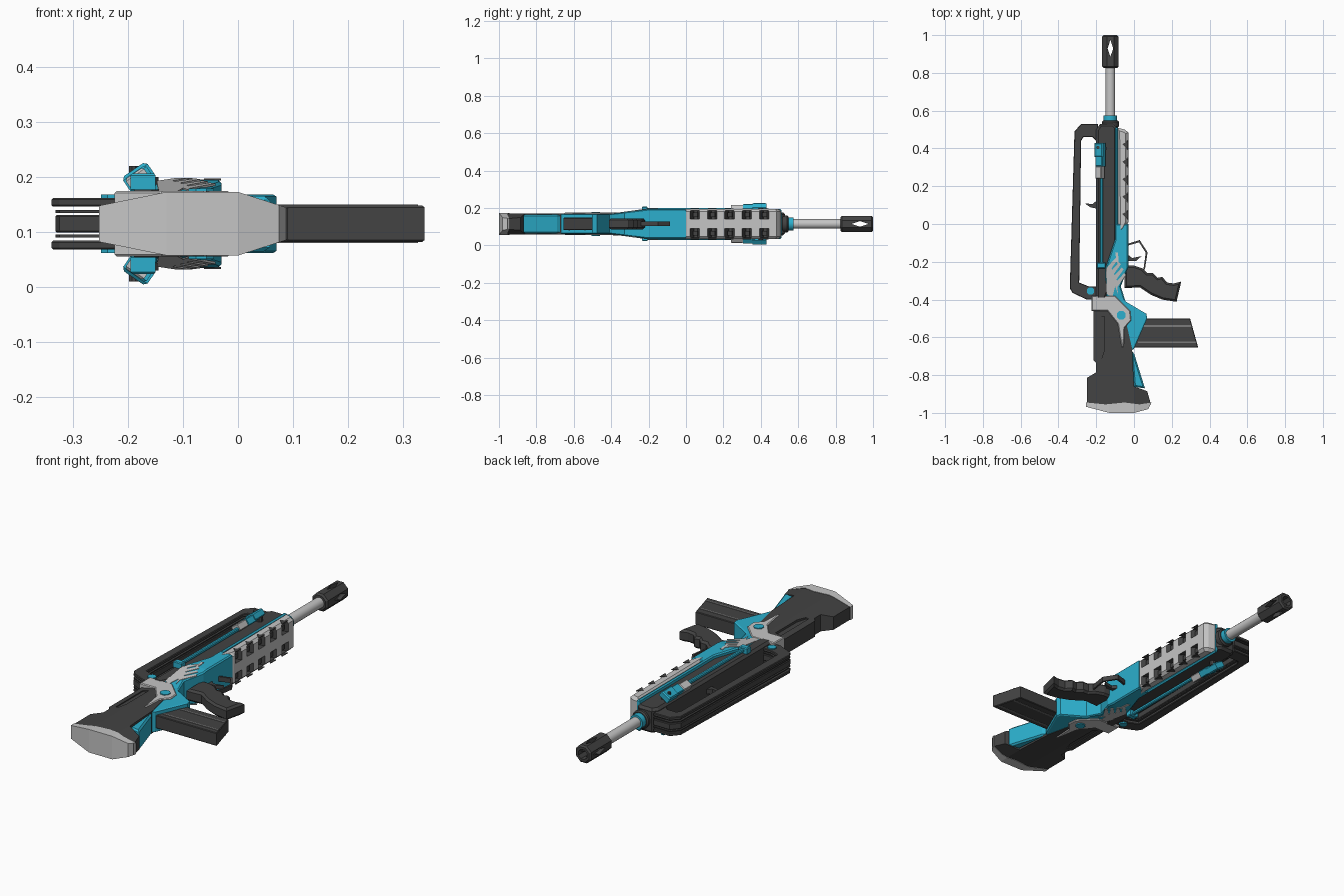
import bpy, bmesh, math
from mathutils import Matrix

if "Cube" in bpy.data.objects:
    bpy.data.objects.remove(bpy.data.objects["Cube"])

MID = 0.115      # height of the symmetry plane
AXIS = -0.125    # x of the barrel axis


def material(name, rgb):
    m = bpy.data.materials.new(name)
    m.use_nodes = True
    m.diffuse_color = (*rgb, 1)
    m.node_tree.nodes["Principled BSDF"].inputs["Base Color"].default_value = (*rgb, 1)
    return m


DARK = material("charcoal", (0.056, 0.056, 0.056))
GREY = material("light grey", (0.56, 0.56, 0.56))
BLUE = material("cyan blue", (0.025, 0.43, 0.61))
MIDG = material("mid grey", (0.2, 0.2, 0.2))


def prism(name, pts, lo, hi, mat, chamfer=0, axis="z", width=None, cuts=(), tilt=0):
    """Extrude an outline; width(x, y) scales the thickness, cuts are (axis, value) splits."""
    bm = bmesh.new()
    at = (lambda a, b, h: (a, b, h)) if axis == "z" else (lambda a, b, h: (a, h, b))
    rings = [[bm.verts.new(at(a, b, h)) for a, b in pts] for h in (lo, hi)]
    caps = [bm.faces.new(r) for r in rings]
    for i in range(len(pts)):
        j = (i + 1) % len(pts)
        bm.faces.new((rings[0][i], rings[0][j], rings[1][j], rings[1][i]))
    bmesh.ops.recalc_face_normals(bm, faces=bm.faces)
    if chamfer:
        edges = list({e for f in caps for e in f.edges})
        bmesh.ops.bevel(bm, geom=edges, offset=chamfer, segments=1, affect='EDGES', profile=0.5)
    for ax, value in cuts:
        n = (1, 0, 0) if ax == "x" else (0, 1, 0)
        bmesh.ops.bisect_plane(bm, geom=bm.verts[:] + bm.edges[:] + bm.faces[:],
                               plane_co=[c * value for c in n], plane_no=n)
    if width:
        for v in bm.verts:
            v.co.z *= width(v.co.x, v.co.y)
    if tilt:
        c = sum((v.co for v in bm.verts), bm.verts[:][0].co * 0) / len(bm.verts)
        bmesh.ops.rotate(bm, cent=c, matrix=Matrix.Rotation(tilt, 3, 'Y'), verts=bm.verts)
    me = bpy.data.meshes.new(name)
    bm.to_mesh(me)
    bm.free()
    me.materials.append(mat)
    ob = bpy.data.objects.new(name, me)
    ob.location.z = MID
    bpy.context.collection.objects.link(ob)
    return ob


def both(name, pts, lo, hi, mat, tilt=0, **kw):
    for side, s in (("left", 1), ("right", -1)):
        prism(f"{name}_{side}", pts, s * lo, s * hi, mat, tilt=s * tilt, **kw)


def circle(x, y, r, n=8):
    return [(x + r * math.cos(math.tau * (i + .5) / n), y + r * math.sin(math.tau * (i + .5) / n))
            for i in range(n)]


def rect(x0, x1, y0, y1):
    return [(x0, y0), (x1, y0), (x1, y1), (x0, y1)]


def tube(name, r, y0, y1, mat, n=16, x=AXIS, z=0, chamfer=0):
    ob = prism(name, circle(x, z, r, n), y0, y1, mat, chamfer, axis="y")
    if n > 8:
        bpy.ops.object.select_all(action='DESELECT')
        ob.select_set(True)
        bpy.context.view_layer.objects.active = ob
        bpy.ops.object.shade_smooth_by_angle(angle=math.radians(35))
    return ob


def cut(ob, cutter):
    bpy.context.view_layer.objects.active = ob
    mod = ob.modifiers.new("cut", 'BOOLEAN')
    mod.operation, mod.solver, mod.object = 'DIFFERENCE', 'EXACT', cutter
    mod.material_mode = 'TRANSFER'
    bpy.ops.object.modifier_apply(modifier=mod.name)
    bpy.data.objects.remove(cutter)


# Barrel, collars and slotted muzzle
tube("barrel", 0.026, 0.5, 0.84, GREY)
tube("barrel_collar", 0.036, 0.545, 0.575, BLUE)
tube("barrel_ring", 0.046, 0.51, 0.547, DARK, chamfer=0.006)
muzzle = tube("muzzle", 0.047, 0.825, 1.0, DARK, 8, chamfer=0.008)
cut(muzzle, tube("bore_cutter", 0.026, 0.85, 1.1, DARK, 8))
slot = [(AXIS, 0.885), (AXIS + .015, 0.93), (AXIS, 0.975), (AXIS - .015, 0.93)]
cut(muzzle, prism("slot_cutter", slot, -0.1, 0.1, DARK))
side_slot = prism("side_slot_cutter", slot, -0.1, 0.1, DARK)
side_slot.data.transform(Matrix.Translation((AXIS, 0, 0)) @ Matrix.Rotation(math.pi / 2, 4, 'Y')
                         @ Matrix.Translation((-AXIS, 0, 0)))
cut(muzzle, side_slot)

# Upper receiver
prism("upper_receiver", [(-0.2, 0.5), (-0.18, 0.53), (-0.11, 0.53), (-0.09, 0.51), (-0.09, -0.25),
                         (-0.15, -0.4), (-0.2, -0.4)], -0.062, 0.062, DARK, 0.012)

# Carry handle, layered from open loops
handle = [(-0.19, 0.53), (-0.28, 0.53), (-0.315, 0.49), (-0.34, -0.34), (-0.325, -0.365),
          (-0.25, -0.4), (-0.17, -0.4), (-0.17, -0.33), (-0.24, -0.33), (-0.29, -0.31),
          (-0.28, 0.44), (-0.268, 0.46), (-0.22, 0.46), (-0.2, 0.44), (-0.19, 0.44)]
inner = [(max(x, -0.333), y) for x, y in handle]
both("handle_plate", handle, 0.031, 0.047, DARK, chamfer=0.003)
both("handle_liner", inner, 0.02, 0.025, DARK)
prism("handle_core", inner, -0.016, 0.016, DARK, 0.003)
for y0, y1 in ((0.47, 0.52), (-0.39, -0.34)):
    prism("handle_bridge", rect(-0.25, -0.19, y0, y1), -0.045, 0.045, DARK)
prism("charging_lever", [(-0.19, 0.13), (-0.22, 0.105), (-0.262, 0.11), (-0.23, 0.088),
                         (-0.19, 0.08)], -0.012, 0.012, DARK)
both("handle_pin", circle(-0.23, -0.355, 0.021), 0.04, 0.053, BLUE)


# Lower receiver, narrowing towards the stock
def taper(x, y):
    return 0.67 + 0.33 * min(1, max(0, (y + 0.4) / 0.2))


BREAKS = (("y", -0.2), ("y", -0.4))
prism("lower_receiver",
      [(-0.1, 0.51), (-0.085, 0.51), (-0.085, 0), (-0.03, 0), (-0.03, -0.23), (-0.07, -0.33),
       (-0.045, -0.41), (0.065, -0.475), (0.07, -0.5), (0, -0.66), (-0.035, -0.69),
       (-0.07, -0.47), (-0.15, -0.38), (-0.15, -0.23), (-0.1, -0.08)],
      -0.08, 0.08, BLUE, 0.006, width=taper, cuts=BREAKS)

# Splashed paint marks on the receiver
for i in range(4):
    x, y = -0.148 + i * 0.014, -0.235 - i * 0.028
    both(f"paint_streak_{i}", [(x, y), (x + .02, y - .012), (x + .065, y + .05), (x + .055, y + .06)],
         0.078, 0.083, GREY, width=taper, cuts=BREAKS)
both("paint_patch", [(-0.148, -0.24), (-0.125, -0.22), (-0.09, -0.3), (-0.085, -0.37), (-0.1, -0.33),
                     (-0.115, -0.39), (-0.145, -0.37)],
     0.078, 0.083, GREY, width=taper, cuts=BREAKS)
both("paint_drip", [(-0.1, -0.15), (-0.085, -0.15), (-0.08, -0.21), (-0.09, -0.21)],
     0.078, 0.083, GREY, width=taper)

# Handguard with two rows of vents
guard = prism("handguard", [(-0.09, 0.51), (-0.05, 0.5), (-0.03, 0.485), (-0.03, 0.01),
                            (-0.05, -0.03), (-0.085, -0.06)], -0.081, 0.081, GREY, 0.014)
for i in range(5):
    y = 0.05 + 0.0925 * i
    vent = [(-0.068, y - .006), (-0.02, y - .034), (-0.02, y + .026), (-0.068, y + .012)]
    for lo, hi in ((0.025, 0.073), (-0.073, -0.025)):
        cut(guard, prism("vent_cutter", vent, lo, hi, DARK))
        # rounded dark insert inside each vent
        prism("vent_insert", [(-0.07, y - .015), (-0.043, y - .012), (-0.043, y + .012),
                              (-0.07, y + .015)], lo + .012, hi - .012, DARK)
    both(f"vent_mark_{i}", [(-0.062, y + .003), (-0.031, y - .026), (-0.031, y + .02)],
         0.079, 0.0825, DARK)

# Folded support legs on both sides
both("leg_rod", rect(-0.18, -0.163, -0.21, 0.26), 0.068, 0.085, BLUE, chamfer=0.004)
both("leg_foot", rect(-0.196, -0.15, -0.235, -0.205), 0.058, 0.092, BLUE, chamfer=0.004)
both("leg_collar", rect(-0.2, -0.16, 0.24, 0.305), 0.06, 0.095, GREY, tilt=-0.6, chamfer=0.004)
both("leg_arm", rect(-0.2, -0.155, 0.305, 0.37), 0.062, 0.098, BLUE, tilt=-0.6, chamfer=0.004)
both("leg_head", rect(-0.207, -0.153, 0.355, 0.43), 0.065, 0.102, BLUE, tilt=-0.6, chamfer=0.006)
both("leg_pivot", circle(-0.16, 0.4, 0.016), 0.055, 0.085, DARK)
both("leg_pin", circle(-0.19, 0.405, 0.009), 0.09, 0.105, DARK)


# Stock, thinner towards its upper and lower edges
def stock_width(x, y):
    if x < -0.13:
        return 1 - 0.42 * (-0.13 - x) / 0.12
    return 1 - 0.5 * max(0, x) / 0.09


stock = prism("stock", [(-0.215, -0.44), (-0.215, -0.72), (-0.2, -0.735), (-0.2, -0.785),
                        (-0.25, -0.815), (-0.25, -0.955), (0.09, -0.955), (0.07, -0.885),
                        (0, -0.86), (-0.01, -0.66), (-0.06, -0.44)],
              -0.056, 0.056, DARK, width=stock_width, cuts=(("x", -0.13), ("x", 0)))
for s in (1, -1):
    cut(stock, prism("groove_cutter", [(-0.185, -0.49), (-0.155, -0.49), (-0.155, -0.66),
                                       (-0.17, -0.71), (-0.185, -0.71)], s * 0.04, s * 0.1, DARK))
prism("stock_brace", [(-0.012, -0.67), (0.002, -0.69), (0.058, -0.87), (0, -0.862)],
      -0.051, 0.051, BLUE, 0.008)
prism("butt_pad", [(-0.253, -0.945), (-0.253, -0.968), (-0.13, -1), (0, -1), (0.075, -0.98),
                   (0.093, -0.945), (0.03, -0.955), (-0.05, -0.945), (-0.15, -0.955)],
      -0.058, 0.058, GREY, width=stock_width, cuts=(("x", -0.13), ("x", 0)))

# Grey bracket joining stock and receiver
prism("stock_bracket", [(-0.225, -0.38), (-0.1, -0.38), (-0.02, -0.46), (-0.015, -0.51),
                        (-0.05, -0.55), (-0.055, -0.65), (-0.065, -0.65), (-0.085, -0.53),
                        (-0.14, -0.46), (-0.225, -0.46)], -0.06, 0.06, GREY, 0.004)
both("bracket_bolt", circle(-0.067, -0.483, 0.025), 0.057, 0.064, BLUE)

# Magazine with thin ribs
prism("magazine", [(-0.02, -0.5), (0.297, -0.5), (0.34, -0.655), (-0.02, -0.655)],
      -0.033, 0.033, DARK, 0.003)
for y, end in ((-0.54, 0.305), (-0.625, 0.328)):
    both("magazine_rib", rect(0.02, end, y - .004, y + .004), 0.031, 0.035, MIDG)

# Pistol grip with finger grooves
prism("pistol_grip", [(-0.05, -0.22), (0.0, -0.22), (0.045, -0.235), (0.07, -0.26), (0.1, -0.26),
                      (0.125, -0.285), (0.15, -0.28), (0.175, -0.31), (0.21, -0.315),
                      (0.25, -0.305), (0.225, -0.412), (0.15, -0.4), (0.09, -0.375),
                      (0.03, -0.335), (-0.05, -0.34)], -0.03, 0.03, DARK, 0.01)

# Trigger guard and trigger
prism("trigger_guard", [(-0.035, -0.105), (0.03, -0.085), (0.072, -0.15), (0.058, -0.24),
                        (0.05, -0.24), (0.062, -0.152), (0.027, -0.097), (-0.035, -0.115)],
      -0.012, 0.012, DARK)
prism("trigger", [(-0.035, -0.16), (-0.01, -0.18), (0.04, -0.17), (0.01, -0.197),
                  (-0.035, -0.195)], -0.008, 0.008, DARK)
